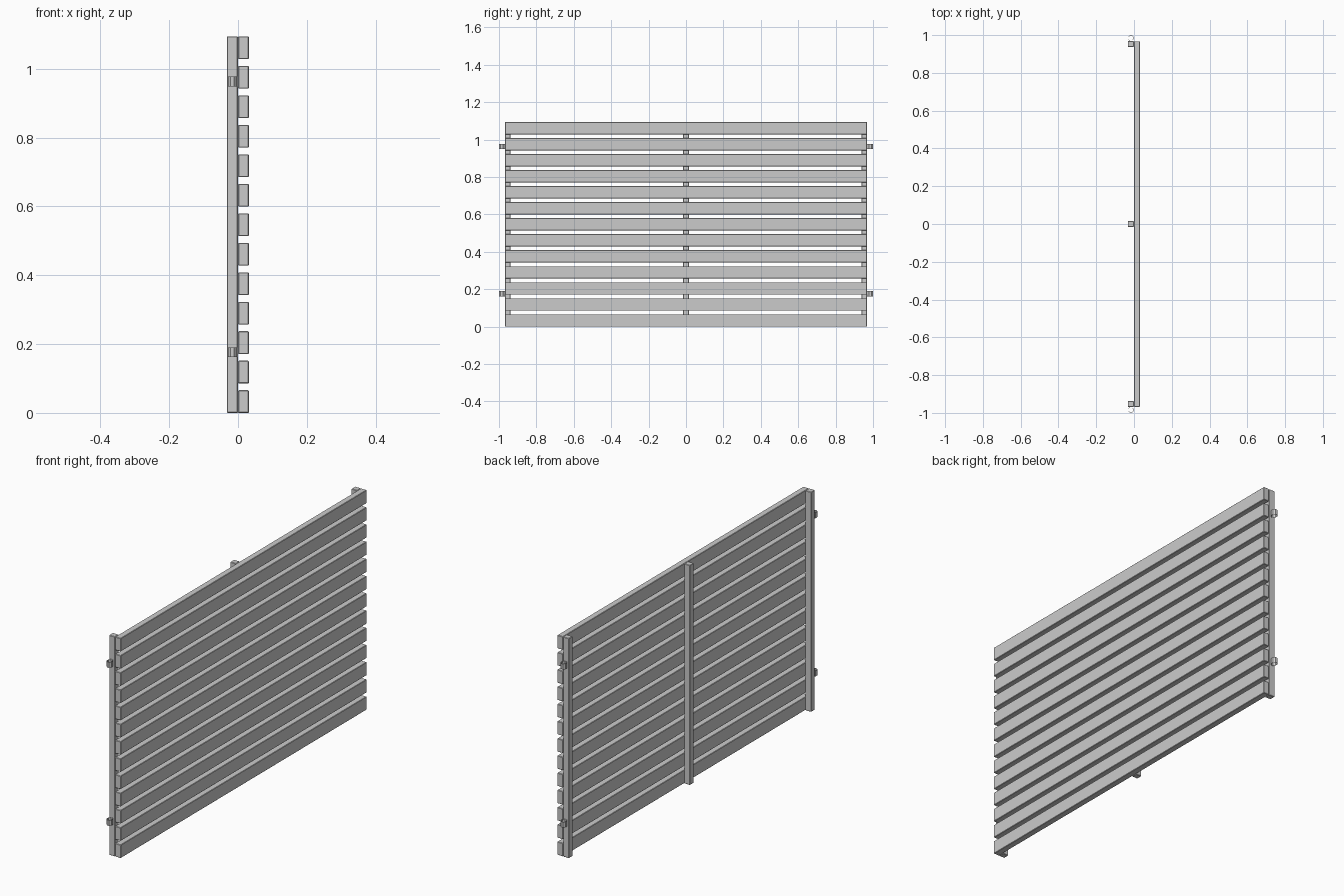
import bpy, bmesh, math
from mathutils import Matrix

if "Cube" in bpy.data.objects:
    bpy.data.objects.remove(bpy.data.objects["Cube"])

POST_H = 1.094
SLATS = 13
SLAT_H = 0.066
PITCH = (POST_H - SLAT_H) / (SLATS - 1)


def finish(name, bm):
    mesh = bpy.data.meshes.new(name)
    bm.to_mesh(mesh)
    bm.free()
    obj = bpy.data.objects.new(name, mesh)
    bpy.context.collection.objects.link(obj)
    return obj


def board(name, center, size):
    bm = bmesh.new()
    bmesh.ops.create_cube(bm, size=1, matrix=Matrix.Diagonal((*size, 1)))
    obj = finish(name, bm)
    obj.location = center
    bevel = obj.modifiers.new("eased_edges", 'BEVEL')
    bevel.width = 0.002
    bevel.segments = 1
    return obj


def bracket(name, center):
    # open eight-sided sleeve, no end caps
    bm = bmesh.new()
    bmesh.ops.create_cone(bm, cap_ends=False, segments=8, radius1=1, radius2=1, depth=1)
    bmesh.ops.rotate(bm, verts=bm.verts, matrix=Matrix.Rotation(math.pi / 8, 3, 'Z'))
    bmesh.ops.scale(bm, verts=bm.verts, vec=(0.0142, 0.0173, 0.028))
    obj = finish(name, bm)
    obj.location = center
    wall = obj.modifiers.new("wall", 'SOLIDIFY')
    wall.thickness = 0.0015
    wall.offset = -1
    return obj


# Horizontal slats on the +x face
for i in range(SLATS):
    board(f"slat_{i + 1}", (0.016, 0, SLAT_H / 2 + i * PITCH), (0.031, 1.935, SLAT_H))

# Upright posts behind the slats
for name, y in (("left_post", -0.953), ("middle_post", 0), ("right_post", 0.953)):
    board(name, (-0.0165, y, POST_H / 2), (0.032, 0.03, POST_H))

# Mounting brackets on the outer posts
for side, s in (("left", -1), ("right", 1)):
    for level, z in (("lower", 0.176), ("upper", 0.963)):
        bracket(f"{side}_{level}_bracket", (-0.0165, s * 0.984, z))
